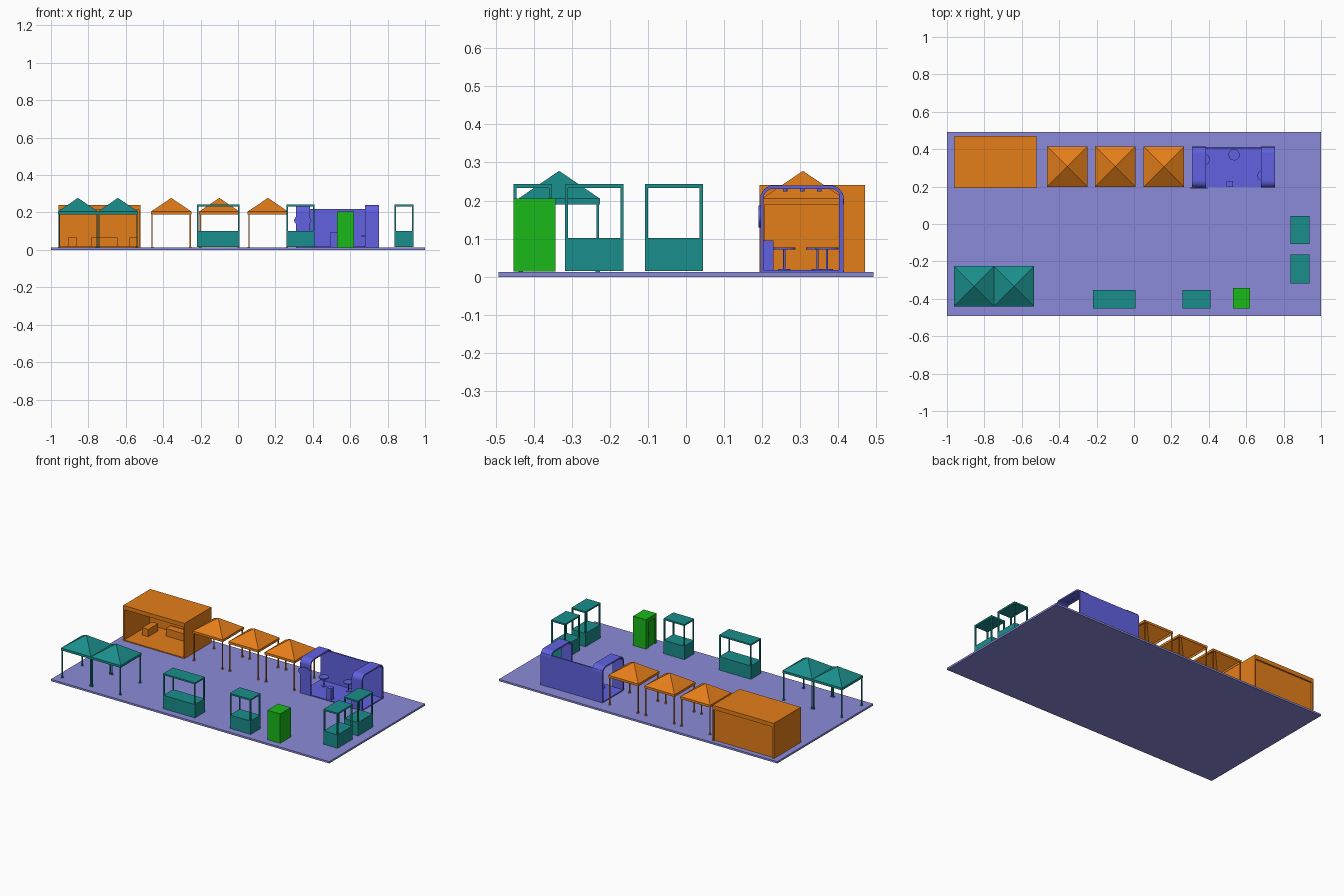
import bpy, bmesh, math

if "Cube" in bpy.data.objects:
    bpy.data.objects.remove(bpy.data.objects["Cube"])

def material(name, rgb):
    m = bpy.data.materials.new(name)
    m.diffuse_color = (*rgb, 1)
    m.use_nodes = True
    m.node_tree.nodes["Principled BSDF"].inputs["Base Color"].default_value = m.diffuse_color
    return m

ORANGE = material("orange", (0.78, 0.21, 0.01))
TEAL = material("teal", (0.01, 0.27, 0.26))
GREEN = material("green", (0.01, 0.48, 0.01))
VIOLET = material("violet", (0.12, 0.12, 0.75))
PAVING = material("paving", (0.26, 0.26, 0.7))
G = 0.012  # top of the ground slab

def finish(name, bm, mat):
    bmesh.ops.recalc_face_normals(bm, faces=bm.faces)
    me = bpy.data.meshes.new(name)
    bm.to_mesh(me)
    bm.free()
    me.materials.append(mat)
    ob = bpy.data.objects.new(name, me)
    bpy.context.collection.objects.link(ob)
    return ob

def add_box(bm, x0, x1, y0, y1, z0, z1):
    vs = bmesh.ops.create_cube(bm, size=1)["verts"]
    for v in vs:
        v.co = ((x0 + x1) / 2 + v.co.x * (x1 - x0),
                (y0 + y1) / 2 + v.co.y * (y1 - y0),
                (z0 + z1) / 2 + v.co.z * (z1 - z0))

def boxes(name, mat, *dims):
    bm = bmesh.new()
    for d in dims:
        add_box(bm, *d)
    return finish(name, bm, mat)

def add_cyl(bm, x, y, z0, z1, r, n=24):
    vs = bmesh.ops.create_cone(bm, cap_ends=True, segments=n, radius1=r, radius2=r, depth=z1 - z0)["verts"]
    bmesh.ops.translate(bm, verts=vs, vec=(x, y, (z0 + z1) / 2))

# Ground slab
boxes("ground_slab", PAVING, (-1, 1, -0.492, 0.492, 0, G))

# Stage building, open at the front
X0, X1, Y0, Y1, T = -0.96, -0.52, 0.193, 0.47, 0.008
boxes("stage_shell", ORANGE,
      (X0, X0 + T, Y0, Y1, G, 0.225),
      (X1 - T, X1, Y0, Y1, G, 0.225),
      (X0 + T, X1 - T, Y1 - 0.018, Y1 - 0.01, G, 0.225),
      (X0, X1, Y0, Y1, 0.215, 0.241),
      (X0 + T, X1 - T, Y0, Y1 - 0.018, G, 0.018))
boxes("stage_side_box", ORANGE, (-0.905, -0.862, 0.31, 0.41, 0.018, 0.066))
boxes("stage_side_box", ORANGE, (-0.58, -0.537, 0.31, 0.41, 0.018, 0.066))
boxes("stage_counter", ORANGE, (-0.785, -0.645, 0.38, 0.43, 0.018, 0.066))

# Pyramid canopies on thin legs
def gazebo(cx, cy, mat, h=0.108):
    bm = bmesh.new()
    rings = []
    for z in (0.19, 0.205):
        rings.append([bm.verts.new((cx + sx * h, cy + sy * h, z))
                      for sx, sy in ((-1, -1), (1, -1), (1, 1), (-1, 1))])
    apex = bm.verts.new((cx, cy, 0.278))
    for i in range(4):
        j = (i + 1) % 4
        bm.faces.new((rings[0][i], rings[0][j], rings[1][j], rings[1][i]))
        bm.faces.new((rings[1][i], rings[1][j], apex))
    ob = finish("gazebo_canopy", bm, mat)
    mod = ob.modifiers.new("thickness", "SOLIDIFY")
    mod.thickness = 0.003
    mod.offset = -1
    bm = bmesh.new()
    for sx in (-1, 1):
        for sy in (-1, 1):
            x, y = cx + sx * (h - 0.006), cy + sy * (h - 0.006)
            add_box(bm, x - 0.003, x + 0.003, y - 0.003, y + 0.003, G, 0.207)
            add_box(bm, x - 0.006, x + 0.006, y - 0.006, y + 0.006, G, 0.016)
    finish("gazebo_legs", bm, mat)

for cx in (-0.357, -0.1, 0.16):
    gazebo(cx, 0.307, ORANGE)
for cx in (-0.856, -0.642):
    gazebo(cx, -0.333, TEAL, 0.1072)

# Market kiosks: counter, four posts, flat roof
def kiosk(x0, x1, y0, y1):
    boxes("kiosk_counter", TEAL, (x0, x1, y0, y1, 0.015, 0.102))
    p = 0.008
    boxes("kiosk_posts", TEAL, *[(px, px + p, py, py + p, 0.1, 0.236)
                                 for px in (x0, x1 - p) for py in (y0, y1 - p)])
    boxes("kiosk_roof", TEAL, (x0, x1, y0, y1, 0.233, 0.243))

kiosk(-0.22, 0.008, -0.453, -0.352)
kiosk(0.258, 0.408, -0.453, -0.352)
kiosk(0.837, 0.938, -0.108, 0.044)
kiosk(0.837, 0.938, -0.318, -0.164)

# Green cabin with a recessed door on its left side
boxes("cabin_body", GREEN,
      (0.535, 0.62, -0.453, -0.343, 0.014, 0.205),
      (0.528, 0.535, -0.453, -0.441, 0.014, 0.205),
      (0.528, 0.535, -0.37, -0.343, 0.014, 0.205),
      (0.528, 0.535, -0.441, -0.37, 0.18, 0.205))
boxes("cabin_door_handle", GREEN, (0.531, 0.535, -0.385, -0.38, 0.09, 0.11))

# Rounded arch frames of the open lounge
def arch(x0, x1):
    def outline(y0, y1, top, r):
        pts = [(y0, G)]
        for cy, a0 in ((y0 + r, 180), (y1 - r, 90)):
            for k in range(7):
                a = math.radians(a0 - k * 15)
                pts.append((cy + r * math.cos(a), top - r + r * math.sin(a)))
        return pts + [(y1, G)]
    outer = outline(0.195, 0.414, 0.24, 0.035)
    inner = outline(0.203, 0.406, 0.231, 0.027)
    bm = bmesh.new()
    rows = [[bm.verts.new((x, y, z)) for y, z in ring]
            for x, ring in ((x0, outer), (x1, outer), (x1, inner), (x0, inner))]
    for q in range(4):
        a, b = rows[q], rows[(q + 1) % 4]
        for i in range(len(a) - 1):
            bm.faces.new((a[i], a[i + 1], b[i + 1], b[i]))
    for i in (0, -1):
        bm.faces.new([r[i] for r in rows])
    finish("lounge_arch", bm, VIOLET)
    # Small downlights under the arch
    bm = bmesh.new()
    for y in (0.26, 0.305, 0.35):
        add_cyl(bm, (x0 + x1) / 2, y, 0.224, 0.232, 0.006, 12)
    finish("lounge_downlights", bm, VIOLET)

arch(0.31, 0.385)
arch(0.68, 0.755)
boxes("lounge_floor", VIOLET, (0.31, 0.755, 0.197, 0.412, G, 0.018))
boxes("lounge_back_wall", VIOLET, (0.312, 0.753, 0.402, 0.412, G, 0.22))
boxes("lounge_podium", VIOLET, (0.495, 0.53, 0.199, 0.23, 0.018, 0.095))

# Round pedestal tables
for x, y in ((0.375, 0.345), (0.535, 0.37), (0.69, 0.258)):
    bm = bmesh.new()
    add_cyl(bm, x, y, 0.072, 0.077, 0.03)
    add_cyl(bm, x, y, 0.018, 0.074, 0.003, 12)
    add_cyl(bm, x, y, 0.018, 0.021, 0.016)
    finish("lounge_table", bm, VIOLET)

# Oval plaque on the front of the left arch
bm = bmesh.new()
vs = bmesh.ops.create_cone(bm, cap_ends=True, segments=32, radius1=1, radius2=1, depth=1)["verts"]
for v in vs:
    v.co = (0.346 + v.co.x * 0.046, 0.193 + v.co.z * 0.006, 0.158 + v.co.y * 0.029)
finish("lounge_plaque", bm, VIOLET)
